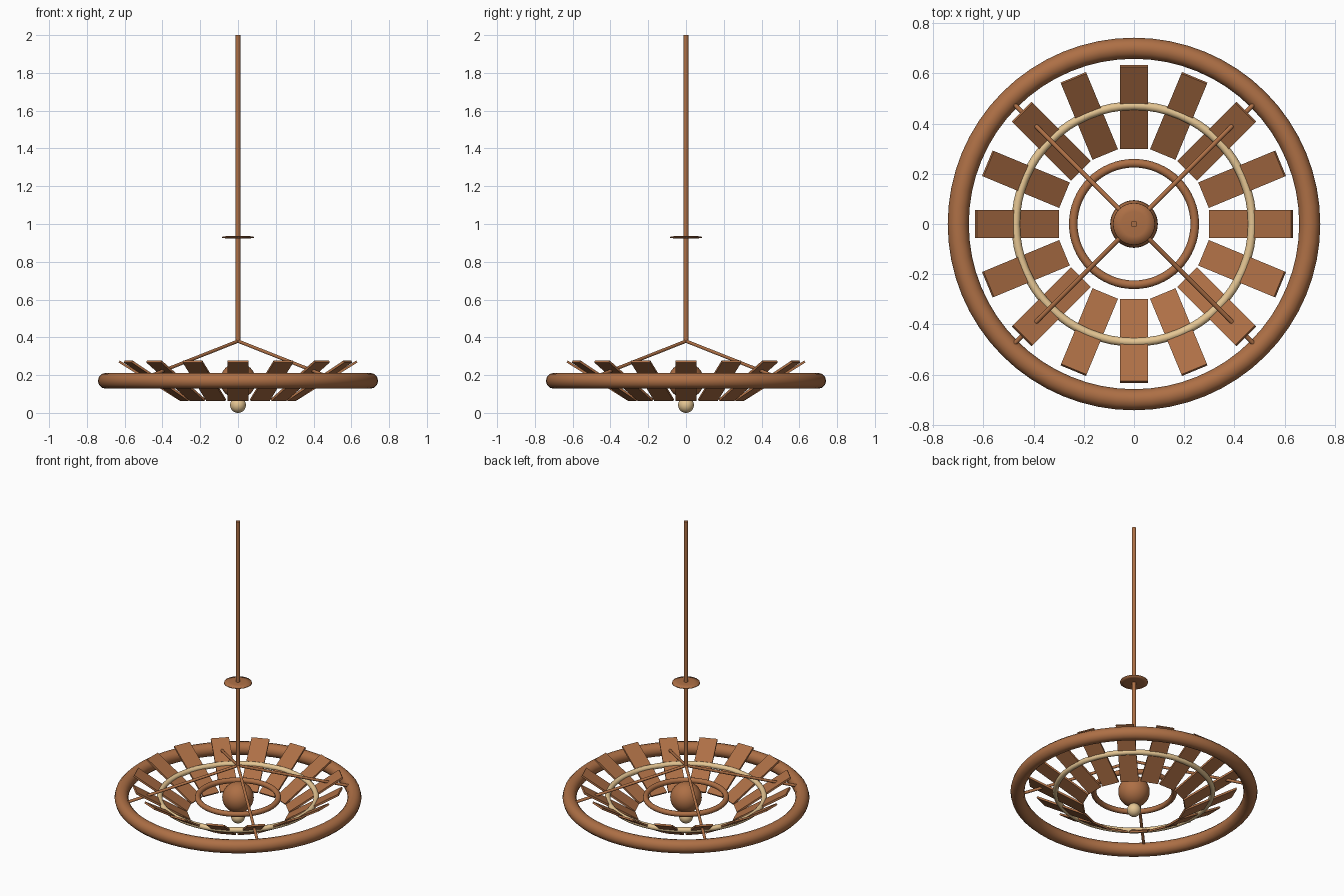
import bpy, math
from mathutils import Vector, Euler

if "Cube" in bpy.data.objects:
    bpy.data.objects.remove(bpy.data.objects["Cube"])

def material(name, rgb):
    m = bpy.data.materials.new(name)
    m.diffuse_color = (*rgb, 1)
    m.use_nodes = True
    m.node_tree.nodes["Principled BSDF"].inputs["Base Color"].default_value = m.diffuse_color
    return m

COPPER = material("copper", (0.42, 0.16, 0.06))
CREAM = material("cream", (0.78, 0.56, 0.29))

def finish(name, mat, smooth=True):
    ob = bpy.context.object
    ob.name = name
    ob.data.materials.append(mat)
    if smooth:
        bpy.ops.object.shade_smooth_by_angle(angle=math.radians(50))
    return ob

def ring(name, major, minor, z, mat, sides=12):
    bpy.ops.mesh.primitive_torus_add(major_radius=major, minor_radius=minor,
                                     major_segments=64, minor_segments=sides,
                                     location=(0, 0, z))
    return finish(name, mat)

def ball(name, radius, z, mat):
    bpy.ops.mesh.primitive_uv_sphere_add(radius=radius, segments=32, ring_count=16,
                                         location=(0, 0, z))
    return finish(name, mat)

def rod(name, a, b, radius, sides=16):
    a, b = Vector(a), Vector(b)
    d = b - a
    bpy.ops.mesh.primitive_cylinder_add(radius=radius, depth=d.length, vertices=sides,
                                        location=(a + b) / 2,
                                        rotation=d.to_track_quat('Z', 'Y').to_euler())
    return finish(name, COPPER)

# Concentric rings
ring("outer_ring", 0.70, 0.042, 0.17, COPPER)
ring("slat_ring", 0.471, 0.017, 0.172, CREAM)
ring("inner_ring", 0.242, 0.017, 0.17, COPPER)

# Central globe and the small finial under it
ball("centre_globe", 0.095, 0.17, COPPER)
ball("finial", 0.042, 0.042, CREAM)

# Hanging pole and diagonal support arms
rod("hanging_pole", (0, 0, 0.375), (0, 0, 2.0), 0.013)
for i in range(4):
    a = math.radians(45 + 90 * i)
    rod(f"support_arm_{i + 1}", (0, 0, 0.38),
        (0.69 * math.cos(a), 0.69 * math.sin(a), 0.187), 0.009, 12)

# Shallow collar disc on the pole
profile = [(0.0, 0.938), (0.05, 0.937), (0.083, 0.933), (0.084, 0.927),
           (0.06, 0.923), (0.0, 0.922)]
N = 32
verts, faces = [], []
for r, z in profile[1:-1]:
    verts += [(r * math.cos(2 * math.pi * k / N), r * math.sin(2 * math.pi * k / N), z)
              for k in range(N)]
for j in range(len(profile) - 3):
    for k in range(N):
        n = (k + 1) % N
        faces.append((j * N + k, (j + 1) * N + k, (j + 1) * N + n, j * N + n))
faces.append(tuple(range(N)))
faces.append(tuple(reversed(range(len(verts) - N, len(verts)))))
mesh = bpy.data.meshes.new("pole_collar")
mesh.from_pydata(verts, [], faces)
collar = bpy.data.objects.new("pole_collar", mesh)
bpy.context.collection.objects.link(collar)
mesh.materials.append(COPPER)
mesh.polygons.foreach_set("use_smooth", [True] * len(mesh.polygons))

# Sixteen flat slats tilted outwards like a basket
for i in range(16):
    a = 2 * math.pi * i / 16
    bpy.ops.mesh.primitive_cube_add(size=1, location=(0.466 * math.cos(a), 0.466 * math.sin(a), 0.17),
                                    rotation=Euler((0, -math.radians(32), a)))
    bpy.context.object.scale = (0.385, 0.11, 0.012)
    finish(f"slat_{i + 1}", COPPER, smooth=False)
